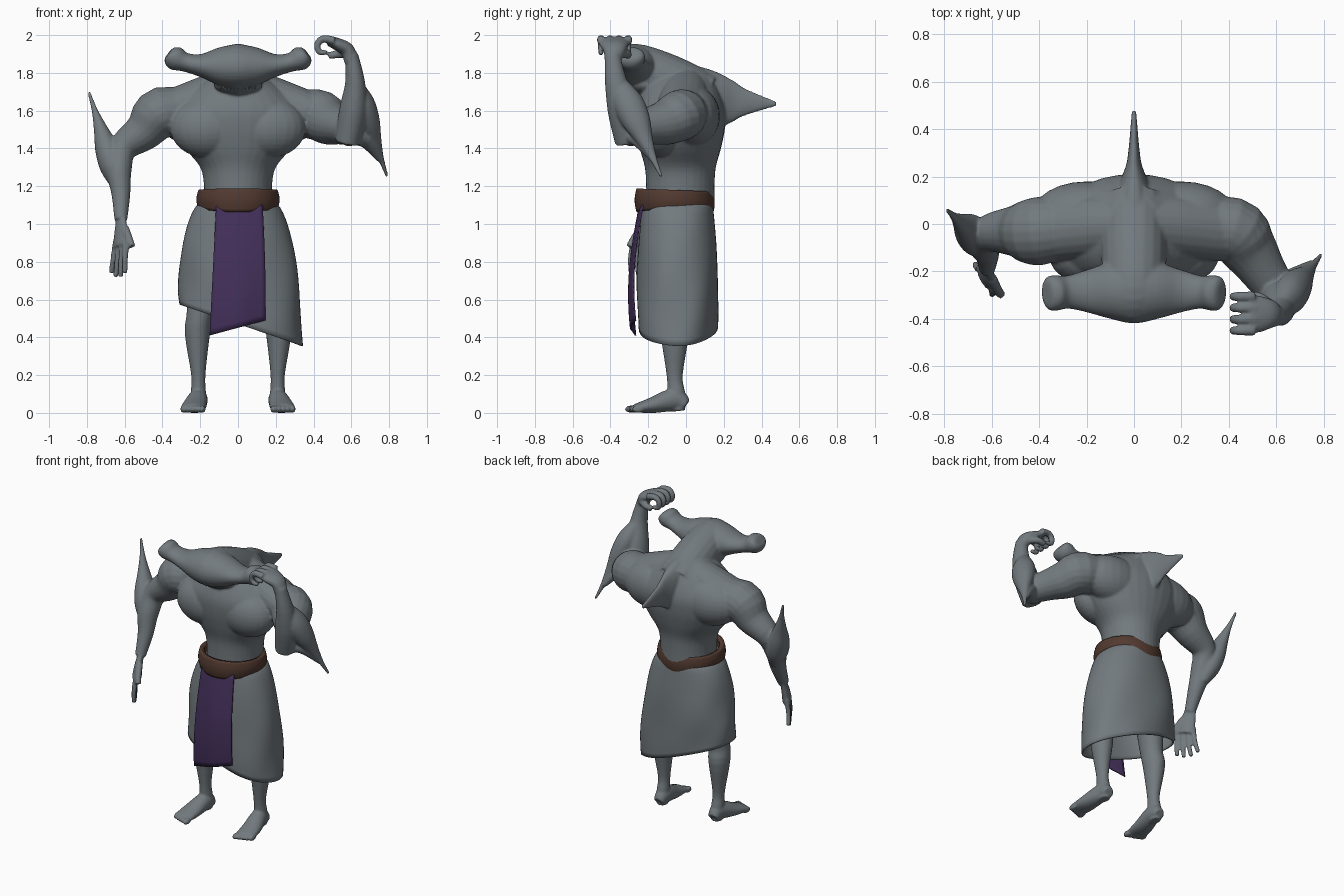
import bpy, bmesh
from math import sin, cos, pi, copysign
from mathutils import Vector, Matrix

if "Cube" in bpy.data.objects:
    bpy.data.objects.remove(bpy.data.objects["Cube"])

X, Y, Z = Matrix.Identity(3)


def material(name, *rgb):
    mat = bpy.data.materials.new(name)
    mat.use_nodes = True
    mat.diffuse_color = (*rgb, 1)
    shader = mat.node_tree.nodes["Principled BSDF"]
    shader.inputs["Base Color"].default_value = (*rgb, 1)
    return mat


skin = material("slate grey", .17, .195, .21)
leather = material("brown leather", .085, .042, .03)
purple = material("purple cloth", .058, .03, .105)


def finish(bm, name, mat):
    bmesh.ops.recalc_face_normals(bm, faces=bm.faces[:])
    mesh = bpy.data.meshes.new(name)
    bm.to_mesh(mesh)
    bm.free()
    mesh.materials.append(mat)
    mesh.shade_smooth()
    part = bpy.data.objects.new(name, mesh)
    bpy.context.scene.collection.objects.link(part)
    return part


def fuse(part, rounds):
    # Merge overlapping volumes into one smooth skin
    remesh = part.modifiers.new("Fuse", 'REMESH')
    remesh.mode = 'VOXEL'
    remesh.voxel_size = .007
    remesh.use_smooth_shade = True
    soften = part.modifiers.new("Soften", 'SMOOTH')
    soften.factor = .5
    soften.iterations = rounds


def thicken(part, thickness, offset):
    solid = part.modifiers.new("Thickness", 'SOLIDIFY')
    solid.thickness = thickness
    solid.offset = offset


def smooth_path(stations, steps=4):
    # Curve that passes through every station
    stations = [Vector(s) for s in stations]
    padded = [stations[0], *stations, stations[-1]]
    path = []
    for before, start, end, after in zip(padded, padded[1:], padded[2:], padded[3:]):
        leave, arrive = (end - before) / 2, (after - start) / 2
        for step in range(steps):
            t = step / steps
            ease = t * t * (3 - 2 * t)
            path.append(start.lerp(end, ease) + leave * t * (1 - t) ** 2 - arrive * t * t * (1 - t))
    return path + [stations[-1]]


def tube(bm, points, radii, ref, flat=1, depths=None, sides=20):
    """Closed loft: radii lie along ref, depths (or radii times flat) across it."""
    depths = depths or [r * flat for r in radii]
    path = smooth_path([(*p, r, d) for p, r, d in zip(points, radii, depths)])
    centres = [Vector(p[:3]) for p in path]
    behind, ahead = [centres[0]] + centres[:-1], centres[1:] + [centres[-1]]
    rings = []
    for station, centre, back, front in zip(path, centres, behind, ahead):
        along = (front - back).normalized()
        u = (ref - along * ref.dot(along)).normalized()
        v = along.cross(u)
        ring = []
        for j in range(sides):
            angle = 2 * pi * j / sides
            ring.append(bm.verts.new(centre + u * station[3] * cos(angle) + v * station[4] * sin(angle)))
        rings.append(ring)
    for low, high in zip(rings, rings[1:]):
        for j in range(sides):
            bm.faces.new((low[j - 1], low[j], high[j], high[j - 1]))
    bm.faces.new(rings[0])
    bm.faces.new(rings[-1])


def finger(bm, points, thick, ref):
    tube(bm, points, [thick * (1 - .1 * i) for i in range(len(points))], ref, sides=10)


def blade(bm, root, tip):
    # Straight elbow blade, broad near the root and drawn out to a point
    radii = (.045, .08, .075, .045, .02, .01)
    points = [Vector(root).lerp(Vector(tip), i / 5) for i in range(len(radii))]
    tube(bm, points, radii, Y, flat=.85)


def ball(bm, centre, size):
    bmesh.ops.create_uvsphere(bm, u_segments=24, v_segments=16, radius=1,
                              matrix=Matrix.Translation(centre) @ Matrix.Diagonal((*size, 1)))


def sheet(point, rows, columns, closed=False):
    # Grid of faces over a rule point(down, across), optionally closed into a band
    bm = bmesh.new()
    span = columns if closed else columns - 1
    verts = [[bm.verts.new(point(i / (rows - 1), j / span)) for j in range(columns)] for i in range(rows)]
    for upper, lower in zip(verts, verts[1:]):
        for j in range(0 if closed else 1, columns):
            bm.faces.new((upper[j - 1], upper[j], lower[j], lower[j - 1]))
    return bm


# Torso with chest, shoulder blades and neck muscles
body = bmesh.new()
widths = (.18, .18, .2, .28, .34, .35, .26, .12)
tube(body, [(0, -.03, 1.1 + i / 10) for i in range(len(widths))], widths, X,
     depths=[.12 + .34 * w for w in widths], sides=32)
for side in (-1, 1):
    ball(body, (side * .16, -.13, 1.51), (.2, .135, .16))
    ball(body, (side * .2, .04, 1.57), (.23, .14, .16))
    tube(body, [(side * .04, 0, 1.74), (side * .18, -.01, 1.67), (side * .38, -.03, 1.59)],
         (.11, .13, .13), Y, flat=.85)

# Neck, jaw and hammer-shaped head
tube(body, [(0, .1, 1.66), (0, -.1, 1.76), (0, -.3, 1.84), (0, -.4, 1.85)], (.14, .14, .12, .05), X)
ball(body, (0, -.22, 1.74), (.13, .1, .055))
reach = (0, .1, .2, .28, .33, .36, .37)
lengths = (.14, .12, .09, .07, .075, .07, .045)
heights = (.115, .1, .06, .05, .064, .05, .03)


def mirrored(values, sign=1):
    return [sign * v for v in values[:0:-1]] + list(values)


tube(body, [(x, -.28 - x * x / 10, 1.835 + 3.5 * x ** 4) for x in mirrored(reach, -1)],
     mirrored(lengths), Y, depths=mirrored(heights), sides=28)
for side in (-1, 1):
    ball(body, (side * .355, -.29, 1.88), (.018, .026, .026))

# Back fin running down from the neck ridge
tube(body, [(0, y, 1.66 - y / 20) for y in (-.06, .12, .24, .3, .38, .48)],
     (.1, .08, .036, .025, .017, .01), X, depths=(.2, .165, .115, .078, .047, .012))

# Lowered right arm
tube(body, [(-.2, 0, 1.58), (-.4, -.03, 1.59), (-.5, -.03, 1.49), (-.61, -.04, 1.4),
            (-.63, -.09, 1.28), (-.62, -.13, 1.16), (-.62, -.19, 1.02)],
     (.1, .145, .11, .08, .07, .053, .036), Y, flat=.95)
blade(body, (-.63, -.09, 1.2), (-.79, .06, 1.7))

# Open right hand
wrist, spread = Vector((-.62, -.18, 1.04)), Vector((.5, -.85, 0))
tube(body, [wrist, wrist - Z * .08 - Y * .03, wrist - Z * .16 - Y * .05], (.036, .052, .062), spread, flat=.5)
for i in range(4):
    place = i - 1.5
    knuckle = wrist + spread * place * .034 - Y * .05 - Z * .13
    tip = knuckle + spread * place * .014 - X * .015 - Z * (.2 - .02 * abs(place))
    finger(body, [knuckle, knuckle.lerp(tip, .5) - Y * .01, tip], .018, X)
finger(body, [(-.6, -.23, .98), (-.58, -.27, .93), (-.56, -.3, .88)], .024, X)

# Flexed left arm
tube(body, [(.2, 0, 1.58), (.41, -.02, 1.58), (.48, -.1, 1.54), (.54, -.19, 1.52), (.6, -.28, 1.5)],
     (.1, .135, .122, .1, .085), Z)
tube(body, [(.58, -.3, 1.43), (.61, -.33, 1.6), (.62, -.37, 1.75), (.6, -.39, 1.9)],
     (.075, .085, .06, .04), Y, flat=.88)
blade(body, (.62, -.35, 1.74), (.79, -.13, 1.25))
tube(body, [(.57, -.3, 1.46), (.67, -.24, 1.45), (.75, -.17, 1.34)], (.06, .055, .02), Y, flat=.8)

# Curled left hand
tube(body, [(.6, -.39, 1.86), (.58, -.38, 1.92), (.53, -.38, 1.95), (.48, -.38, 1.97)],
     (.042, .06, .078, .085), Y, depths=(.037, .038, .034, .026))
for i in range(4):
    y = -.45 + i * .048
    finger(body, [(.51, y, 1.97), (.45, y, 1.98), (.42, y, 1.95), (.43, y, 1.91), (.47, y, 1.91)], .023, Y)
finger(body, [(.58, -.35, 1.9), (.53, -.31, 1.9), (.48, -.31, 1.89)], .025, Z)
fuse(finish(body, "body", skin), 9)

# Teeth along the mouth
teeth = bmesh.new()
for i in range(-5, 6):
    angle = i * .17
    spot = Vector((.12 * sin(angle), -.22 - .1 * cos(angle), 1.725))
    bmesh.ops.create_cone(teeth, segments=6, radius1=.008, radius2=.001, depth=.025, cap_ends=True,
                          matrix=Matrix.Translation(spot) @ Matrix.Rotation(pi, 4, 'X'))
finish(teeth, "teeth", skin)

# Legs and feet
for name, side in (("left_leg", 1), ("right_leg", -1)):
    leg = bmesh.new()
    tube(leg, [(.14, -.03, .95), (.2, -.07, .55), (.215, -.06, .42), (.21, -.06, .2), (.21, -.05, .1),
               (.21, -.04, .01)], (.13, .08, .076, .043, .046, .037), Y, flat=.88)
    tube(leg, [(.21, 0, .04), (.21, -.06, .07), (.23, -.18, .04), (.24, -.27, .025)],
         (.036, .05, .064, .066), X, depths=(.034, .06, .042, .022))
    for i in range(5):
        ball(leg, (.19 + .025 * i, -.29 + .009 * i, .02), (.019 - .001 * i, .034, .02))
    bmesh.ops.scale(leg, vec=(side, 1, 1), verts=leg.verts[:])
    fuse(finish(leg, name, skin), 5)


# Wrapped skirt with folds and a slanted hem
def skirt_point(down, around):
    angle = 2 * pi * around
    fold = 1 + down * (.018 * sin(5 * angle + 7 * down) + .012 * sin(3 * angle - 9 * down))
    across, depth = cos(angle), sin(angle)
    flare = sin(pi / 2 * down ** .6)
    x = copysign(abs(across) ** .9, across) * fold * (.19 + .137 * flare) + .015 * down
    y = copysign(abs(depth) ** .9, depth) * fold * (.185 + .03 * sin(2.2 * down)) - .045
    top, hem = 1.12, .47 - x / 3
    return x, y, top + (hem - top) * down


thicken(finish(sheet(skirt_point, 24, 72, closed=True), "skirt", skin), .01, -1)


# Thick flat belt, dipping at the front
def belt_point(up, around):
    angle, swell = 2 * pi * around, .01 * sin(pi * up)
    x, y = (.21 + swell) * cos(angle), (.202 + swell) * sin(angle)
    return x, y - .06, 1.055 + .125 * up - .04 * y + (1 - up) * x * x / 2


thicken(finish(sheet(belt_point, 9, 64, closed=True), "belt", leather), .03, -1)


# Hanging front cloth
def sash_point(down, across):
    left, right = -.115 - .035 * down, .13 + .015 * sin(2 * down)
    x = left + (right - left) * across
    y = x * x - .245 - .055 * sin(2.2 * down) + .004 * down * sin(9 * across)
    top, hem = 1.1, .41 + .08 * across
    return x, y, top + (hem - top) * down


thicken(finish(sheet(sash_point, 20, 14), "front_sash", purple), .008, 0)
